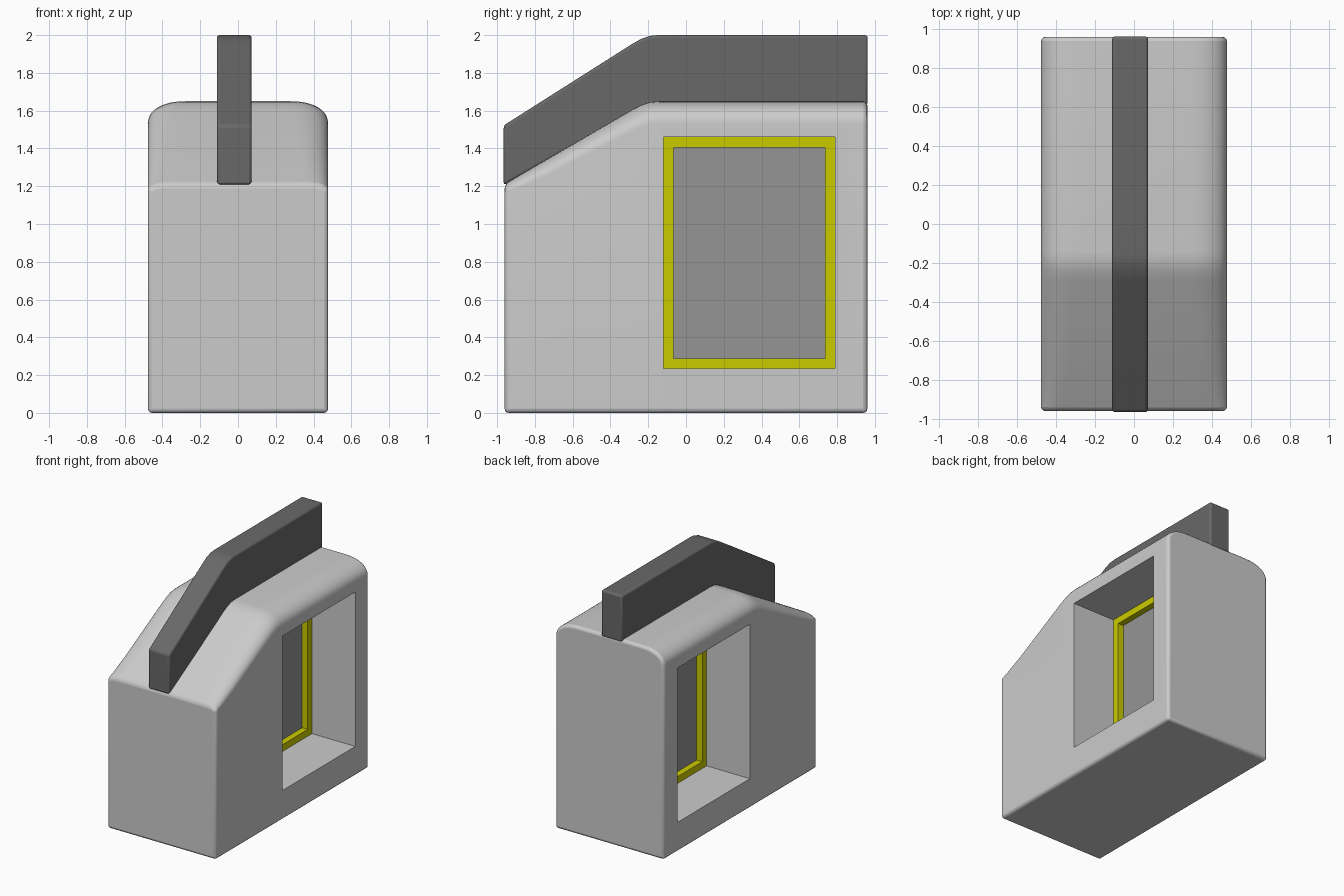
import bpy, bmesh, math

if "Cube" in bpy.data.objects:
    bpy.data.objects.remove(bpy.data.objects["Cube"])


def material(name, rgb):
    m = bpy.data.materials.new(name)
    m.diffuse_color = (*rgb, 1)
    m.use_nodes = True
    m.node_tree.nodes["Principled BSDF"].inputs["Base Color"].default_value = m.diffuse_color
    return m


def finish(name, bm, mat=None, bevel=0.0, segments=3):
    bmesh.ops.recalc_face_normals(bm, faces=bm.faces)
    me = bpy.data.meshes.new(name)
    bm.to_mesh(me)
    bm.free()
    ob = bpy.data.objects.new(name, me)
    bpy.context.collection.objects.link(ob)
    if mat:
        me.materials.append(mat)
    if bevel:
        b = ob.modifiers.new("edges", "BEVEL")
        b.width, b.segments, b.limit_method = bevel, segments, "ANGLE"
        b.angle_limit = math.radians(40)
    return ob


def loft(rings, closed=False):
    """Skin a list of equal-length rings; cap the ends unless closed."""
    bm = bmesh.new()
    rows = [[bm.verts.new(p) for p in r] for r in rings]
    n = len(rows[0])
    pairs = list(zip(rows, rows[1:])) + ([(rows[-1], rows[0])] if closed else [])
    for a, b in pairs:
        for i in range(n):
            j = (i + 1) % n
            bm.faces.new((a[i], a[j], b[j], b[i]))
    if not closed:
        bm.faces.new(rows[0])
        bm.faces.new(rows[-1])
    return bm


def rect(x, y0, y1, z0, z1):
    return [(x, y0, z0), (x, y1, z0), (x, y1, z1), (x, y0, z1)]


def smooth(ob):
    bpy.ops.object.select_all(action="DESELECT")
    ob.select_set(True)
    bpy.context.view_layer.objects.active = ob
    bpy.ops.object.shade_smooth_by_angle(angle=math.radians(35))


dark = material("dark_grey", (0.14, 0.14, 0.14))
mid = material("pane_grey", (0.3, 0.3, 0.3))
yellow = material("yellow", (0.6, 0.6, 0.0))
HALF = 0.477


def body_ring(y, top, rx, rz, steps=10):
    """Cross-section with square bottom and elliptical top shoulders."""
    arc = []
    for i in range(steps + 1):
        a = math.pi / 2 * i / steps
        arc.append((HALF - rx + rx * math.cos(a) ** 0.9, top - rz + rz * math.sin(a) ** 0.9))
    half = [(HALF, 0)] + arc
    pts = half + [(-x, z) for x, z in reversed(half)]
    return [(x, y, z) for x, z in pts]


# Body: sloped nose running up to a flat roof
stations = [(-0.96, 1.21, 0.10, 0.04), (-0.90, 1.247, 0.12, 0.06),
            (-0.75, 1.335, 0.15, 0.085), (-0.29, 1.603, 0.20, 0.115),
            (-0.24, 1.629, 0.20, 0.12), (-0.19, 1.646, 0.20, 0.12),
            (-0.14, 1.65, 0.20, 0.12), (0.96, 1.65, 0.20, 0.12)]
body = finish("body", loft([body_ring(*s) for s in stations]), bevel=0.022)

# Window opening right through the body
Y0, Y1, Z0, Z1 = -0.12, 0.79, 0.235, 1.46
cutter = finish("window_cutter", loft([rect(x, Y0, Y1, Z0, Z1) for x in (-1, 1)]))
cutter.hide_render = True
cutter.hide_set(True)
cut = body.modifiers.new("window", "BOOLEAN")
cut.object, cut.operation, cut.solver = cutter, "DIFFERENCE", "EXACT"

# Yellow frame set deep in the opening
W, D = 0.054, 0.097
inner = (Y0 + W, Y1 - W, Z0 + W, Z1 - W)
outer = (Y0, Y1, Z0, Z1)
finish("window_frame", loft([rect(-D, *outer), rect(D, *outer),
                             rect(D, *inner), rect(-D, *inner)], closed=True), yellow)

# Pane in the middle of the frame
finish("window_pane", loft([rect(x, Y0 + 0.02, Y1 - 0.02, Z0 + 0.02, Z1 - 0.02)
                            for x in (-0.048, 0.048)]), mid)

# Fin following the roof line
fin_profile = [(-0.965, 1.205), (-0.965, 1.522), (-0.29, 1.95), (-0.24, 1.979),
               (-0.19, 1.996), (-0.15, 2.0), (0.962, 2.0), (0.962, 1.63),
               (-0.17, 1.63), (-0.25, 1.605)]
fin = finish("roof_fin", loft([[(x, y, z) for y, z in fin_profile]
                               for x in (-0.112, 0.072)]), dark, bevel=0.015)

for ob in (body, fin):
    smooth(ob)
